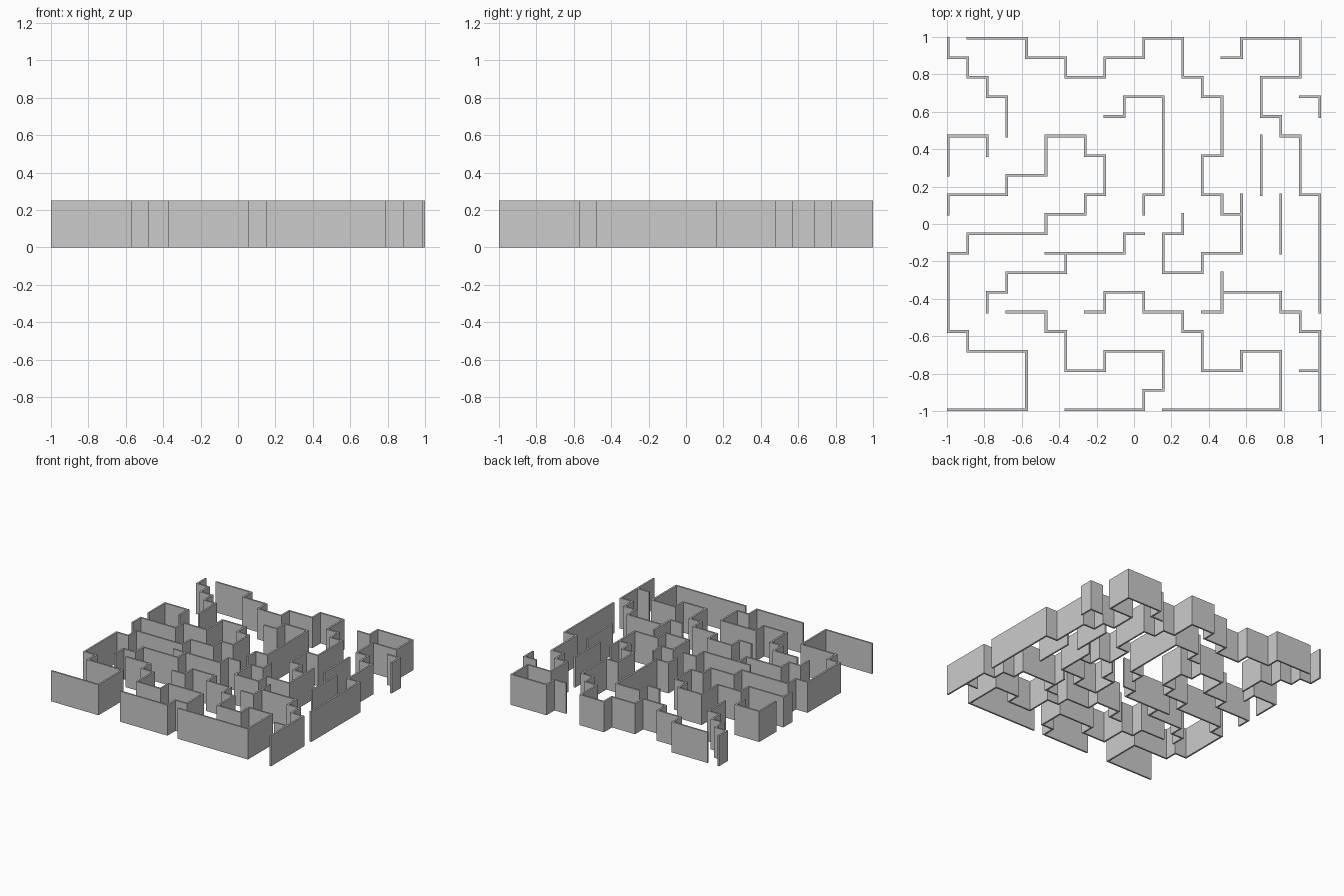
import bpy, bmesh
from mathutils import Vector

if "Cube" in bpy.data.objects:
    bpy.data.objects.remove(bpy.data.objects["Cube"])

THICK = 0.014                  # wall thickness
STEP = (2 - THICK) / 19        # maze grid spacing
HEIGHT = 0.25
HALF = THICK / 2
DIRS = {"N": Vector((0, 1)), "S": Vector((0, -1)),
        "E": Vector((1, 0)), "W": Vector((-1, 0))}

# Each wall: start column, start row (from the back left), then compass moves
WALLS = [
    (0, 0, "S1 E1 S1 E1 S1 E1 S2"),
    (1, 0, "E3 S1 E2 S1 E2 N1 E2 N1 E2 S2 E1 S1 E1 S3 W1 S2 E1 S1 E1"),
    (15, 8, "S3 W2 S1 W2 N2 E1 N1"),
    (14, 1, "E1 N1 E3 S2 W2 S2 E1 S1 E1 S3 E1 S6"),
    (18, 3, "E1 S1"),
    (16, 5, "S3"),
    (17, 8, "S3"),
    (0, 7, "N2 E2 S1"),
    (0, 9, "N1 E3 N1 E2 N2 E2 S1 E1 S2 W1 S1 W2 S1 W4 S1 W1 S4 E1 S1 E3 S3 W4"),
    (8, 4, "E1 N1 E2 S5 W1 S1"),
    (10, 10, "W1 S1 W4"),
    (6, 11, "S1 W3 S1 W1 S1"),
    (3, 14, "E2 S1 E1 S2 E2 N1 E3 S2 W1 S1 W4"),
    (7, 14, "E1 N1 E2 S1 E2 S1 E1 S2 E2 N1 E2 S3 W6"),
    (13, 14, "E1 N2"),
    (14, 13, "E3 S1 E1 S1 E1 S4"),
    (18, 17, "E1"),
]


def left(d):
    return Vector((-d.y, d.x))


def build_wall(name, col, row, moves):
    # Walk the centre line
    pts = [Vector((col - 9.5, 9.5 - row)) * STEP]
    dirs = []
    for move in moves.split():
        d = DIRS[move[0]]
        dirs.append(d)
        pts.append(pts[-1] + d * int(move[1:]) * STEP)
    # Square ends reach half a thickness past the grid point
    pts[0] = pts[0] - dirs[0] * HALF
    pts[-1] = pts[-1] + dirs[-1] * HALF

    # Mitred cross-sections along the line
    bm = bmesh.new()
    rings = []
    for i, p in enumerate(pts):
        if i == 0:
            side = left(dirs[0])
        elif i == len(dirs):
            side = left(dirs[-1])
        else:
            side = left(dirs[i - 1]) + left(dirs[i])
        a, b = p + side * HALF, p - side * HALF
        rings.append([bm.verts.new((q.x, q.y, z)) for q, z in
                      ((a, 0), (b, 0), (b, HEIGHT), (a, HEIGHT))])
    for r, s in zip(rings, rings[1:]):
        for k in range(4):
            n = (k + 1) % 4
            bm.faces.new((r[k], r[n], s[n], s[k]))
    bm.faces.new(rings[0])
    bm.faces.new(rings[-1])
    bmesh.ops.recalc_face_normals(bm, faces=bm.faces)

    mesh = bpy.data.meshes.new(name)
    bm.to_mesh(mesh)
    bm.free()
    bpy.context.collection.objects.link(bpy.data.objects.new(name, mesh))


for n, (col, row, moves) in enumerate(WALLS, 1):
    build_wall(f"maze_wall_{n:02d}", col, row, moves)
